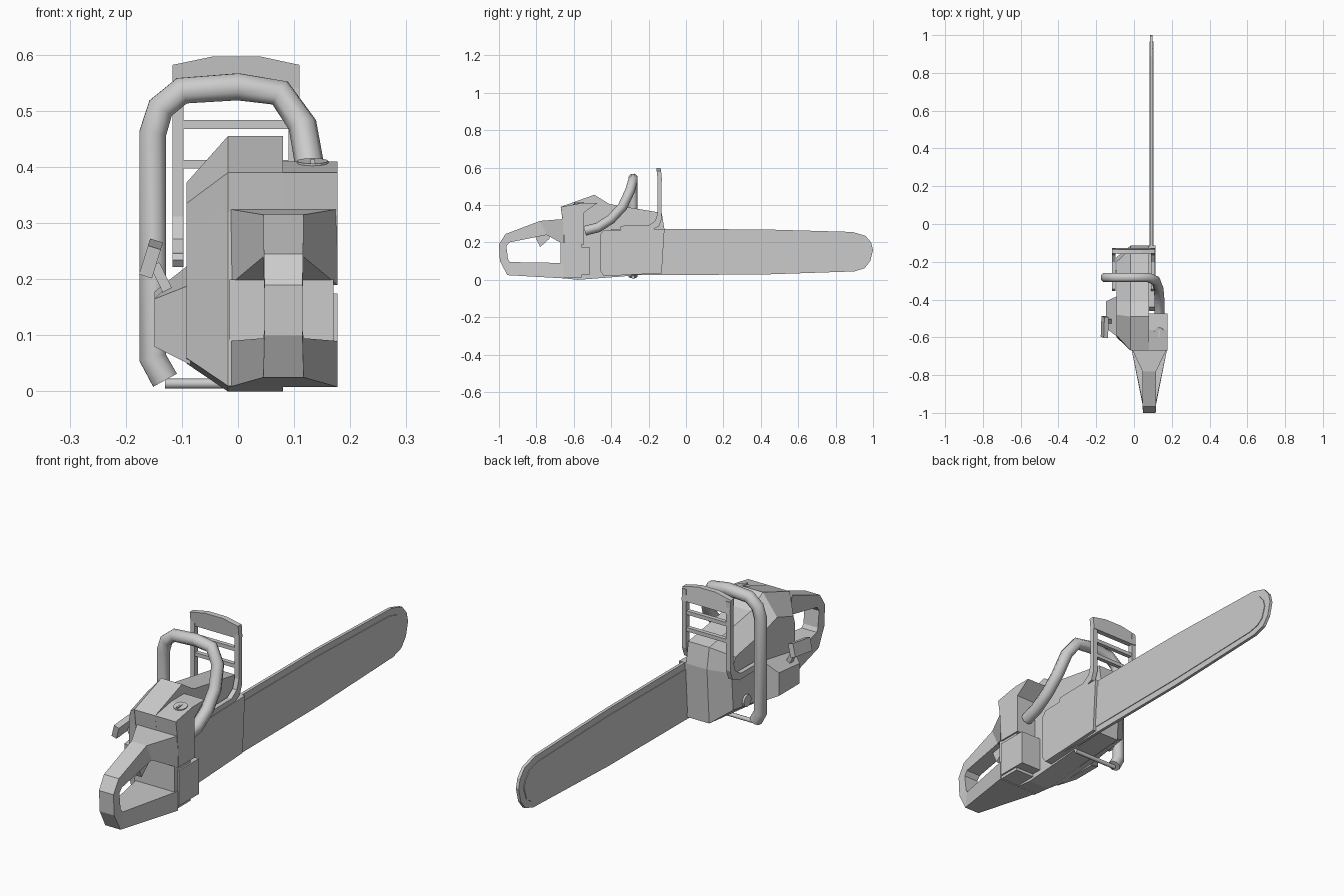
import bpy, bmesh
from mathutils import Vector, Matrix

if "Cube" in bpy.data.objects:
    bpy.data.objects.remove(bpy.data.objects["Cube"])


def loft(name, rings):
    """Join equal-length rings of points with quads and cap both ends."""
    bm = bmesh.new()
    vs = [[bm.verts.new(p) for p in r] for r in rings]
    n = len(rings[0])
    for a, b in zip(vs, vs[1:]):
        for i in range(n):
            j = (i + 1) % n
            bm.faces.new((a[i], a[j], b[j], b[i]))
    bm.faces.new(vs[0])
    bm.faces.new(vs[-1])
    bmesh.ops.recalc_face_normals(bm, faces=bm.faces)
    me = bpy.data.meshes.new(name)
    bm.to_mesh(me)
    bm.free()
    ob = bpy.data.objects.new(name, me)
    bpy.context.collection.objects.link(ob)
    return ob


def prism(name, yz, x0, x1):
    """Side profile extruded along x."""
    return loft(name, [[(x, y, z) for y, z in yz] for x in (x0, x1)])


def box(name, x0, x1, y0, y1, z0, z1):
    return prism(name, [(y0, z0), (y1, z0), (y1, z1), (y0, z1)], x0, x1)


def tube(name, pts, r):
    """Smooth round tube along a path."""
    cu = bpy.data.curves.new(name, 'CURVE')
    cu.dimensions = '3D'
    cu.bevel_depth = r
    cu.bevel_resolution = 2
    cu.use_fill_caps = True
    sp = cu.splines.new('POLY')
    sp.points.add(len(pts) - 1)
    for p, co in zip(sp.points, pts):
        p.co = (*co, 1)
    ob = bpy.data.objects.new(name, cu)
    bpy.context.collection.objects.link(ob)
    bpy.ops.object.select_all(action='DESELECT')
    ob.select_set(True)
    bpy.context.view_layer.objects.active = ob
    bpy.ops.object.convert(target='MESH')
    bpy.ops.object.shade_smooth_by_angle(angle=0.9)
    return ob


def disc(name, loc, r, depth, axis):
    bpy.ops.mesh.primitive_cylinder_add(vertices=12, radius=r, depth=depth, location=loc)
    ob = bpy.context.object
    ob.name = name
    ob.rotation_euler = Vector(axis).to_track_quat('Z', 'Y').to_euler()
    return ob


# Engine body: side profile with a chamfered left flank
outer = [(-.67, .39), (-.49, .455), (-.41, .405), (-.13, .358), (-.115, .27),
         (-.13, .035), (-.38, .015), (-.58, .0), (-.67, .01), (-.66, .32)]
inner = [(-.59, .335), (-.48, .372), (-.41, .35), (-.20, .31), (-.175, .25),
         (-.185, .09), (-.39, .06), (-.56, .05), (-.60, .06), (-.60, .30)]
loft("engine_body", [[(.08, y, z) for y, z in outer],
                     [(-.018, y, z) for y, z in outer],
                     [(-.092, y, z) for y, z in inner]])

# Tank block on the right, with the lower box and rear wall
prism("tank_block", [(-.67, .39), (-.56, .41), (-.475, .41), (-.545, .36),
                     (-.545, .19), (-.65, .19), (-.66, .325)], .078, .177)
box("lower_box", .078, .177, -.65, -.515, .025, .175)
box("rear_wall", -.015, .17, -.67, -.56, .012, .20)

# Filler cap with slot bar
disc("filler_cap", (.133, -.575, .405), .028, .012, (0, -.18, 1))
box("filler_cap_bar", .129, .137, -.60, -.55, .40, .414)

# Rear handle: rectangular sections (outer point, inner point, half width) around the loop
sections = [((-.655, .325), (-.655, .19), .096), ((-.78, .315), (-.745, .24), .036),
            ((-.965, .245), (-.945, .20), .035), ((-1.0, .19), (-.96, .18), .034),
            ((-.995, .10), (-.952, .11), .034), ((-.955, .025), (-.942, .095), .036),
            ((-.655, .008), (-.655, .09), .096)]
cx = .081
loft("rear_handle", [[(cx - w, *o), (cx + w, *o), (cx + w, *i), (cx - w, *i)]
                     for o, i, w in sections])
prism("trigger", [(-.81, .24), (-.78, .175), (-.73, .22), (-.73, .25)], .068, .094)

# Side cover, guide bar and chain
prism("side_cover", [(-.46, .24), (-.44, .265), (-.115, .272), (-.13, .035),
                     (-.44, .02), (-.46, .05)], .075, .113)
prism("chain", [(-.40, .272), (.40, .27), (.89, .256), (.96, .235), (.99, .20), (1, .16),
                (.985, .10), (.955, .062), (.90, .045), (.40, .028), (-.40, .025)], .086, .099)
prism("guide_bar", [(-.40, .243), (.40, .243), (.87, .23), (.93, .215), (.96, .18),
                    (.967, .15), (.95, .10), (.92, .078), (.87, .068), (.40, .055),
                    (-.40, .052)], .083, .102)

# Wrap-around front handle and its foot rod
yh = -.283
tube("front_handle", [(.13, -.54, .262), (.135, -.47, .28), (.135, -.40, .325),
                      (.13, -.34, .39), (.115, -.30, .475), (.075, yh, .532),
                      (0, yh, .543), (-.10, yh, .536), (-.138, yh, .505),
                      (-.152, yh, .46), (-.152, yh, .06), (-.13, yh, .02)], .026)
tube("handle_foot_rod", [(-.13, yh, .014), (.08, yh, .014)], .009)
disc("handle_mount", (-.093, -.27, .10), .025, .016, (1, 0, 0))

# Hand guard: bent side arms, cross bars and arched top plate
for name, x0, b in (("guard_arm_left", -.117, .222), ("guard_arm_right", .09, .265)):
    prism(name, [(-.152, .575), (-.13, .575), (-.13, b + .06), (-.145, b + .02),
                 (-.19, b), (-.345, b), (-.355, b + .012), (-.345, b + .024),
                 (-.20, b + .026), (-.165, b + .05), (-.152, b + .09)], x0, x0 + .02)
for k, z in enumerate((.405, .476)):
    box("guard_bar_%d" % (k + 1), -.10, .095, -.15, -.132, z - .008, z + .008)
arch = [(-.117, .525), (.11, .525), (.11, .582), (.04, .597), (-.045, .597), (-.117, .582)]
loft("guard_top", [[(x, y - (z - .525) * .12, z) for x, z in arch] for y in (-.15, -.127)])

# Starter housing on the left flank, with pull grip and link
rings = []
for x, y0, y1, z0, z1, z2 in ((-.085, -.60, -.38, .048, .19, .228),
                              (-.149, -.55, -.41, .08, .165, .178)):
    rings.append([(x, y0, z0), (x, y1, z0), (x, y1, z2), (x, y0, z1)])
loft("starter_housing", rings)
grip = box("starter_grip", -.012, .012, -.055, .055, -.027, .027)
grip.matrix_world = (Matrix.Translation((-.155, -.545, .237)) @ Matrix.Rotation(.3, 4, 'Y')
                     @ Matrix.Rotation(.12, 4, 'X'))
link = box("starter_link", -.009, .009, -.012, .012, -.035, .035)
link.matrix_world = Matrix.Translation((-.133, -.515, .195)) @ Matrix.Rotation(-.45, 4, 'Y')
